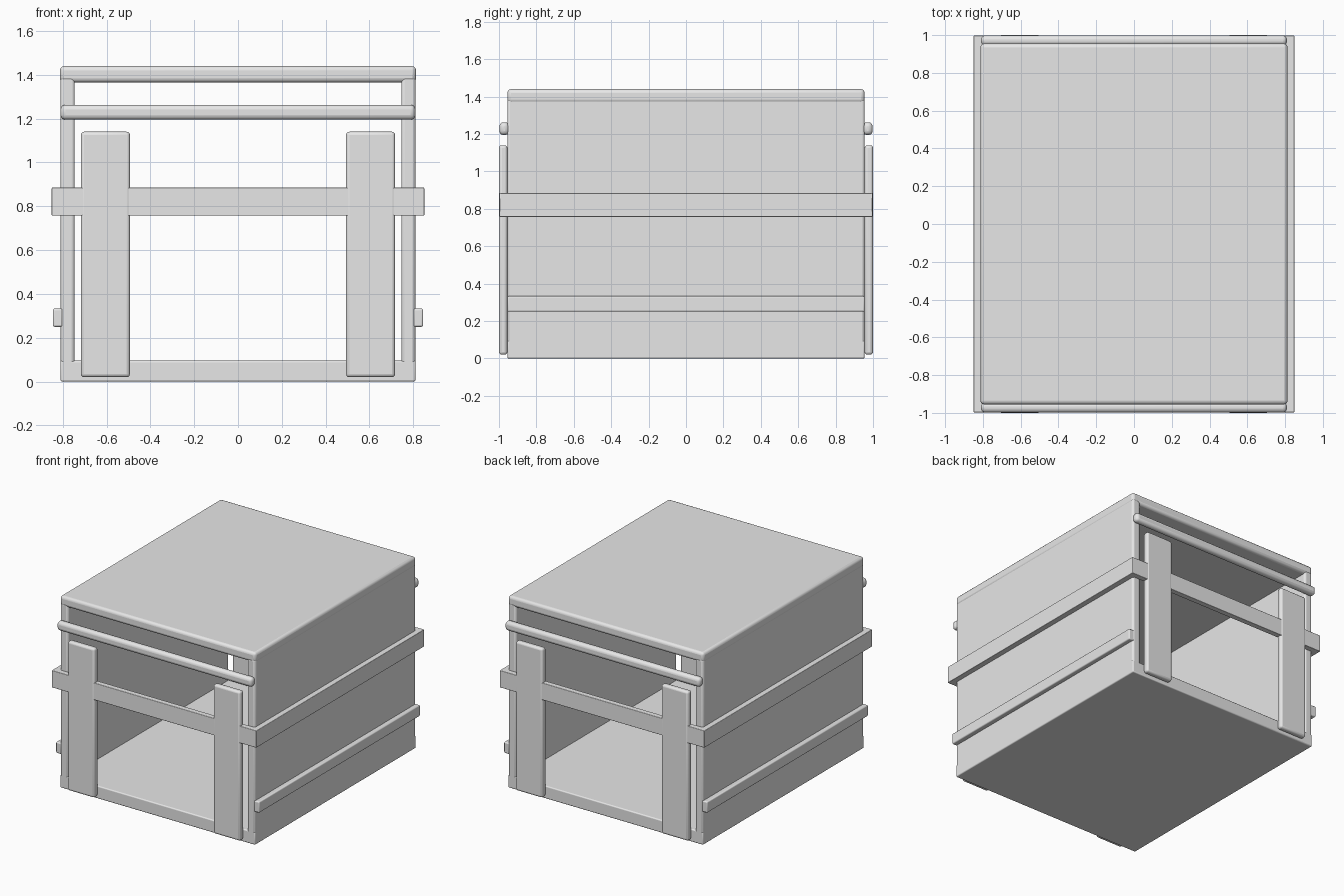
import bpy
import bmesh
from mathutils import Vector

default = bpy.data.objects.get("Cube")
if default:
    bpy.data.objects.remove(default, do_unlink=True)

grey = bpy.data.materials.new("light_grey")
grey.use_nodes = True
COLOUR = (0.8, 0.8, 0.8, 1)
grey.diffuse_color = COLOUR
grey.node_tree.nodes["Principled BSDF"].inputs["Base Color"].default_value = COLOUR


def block(name, low, high, bevel=0.0, segments=3):
    """Box between two corners, with optional rounded edges."""
    low, high = Vector(low), Vector(high)
    size = high - low
    bm = bmesh.new()
    bmesh.ops.create_cube(bm, size=1)
    bmesh.ops.scale(bm, vec=size, verts=bm.verts)
    mesh = bpy.data.meshes.new(name)
    bm.to_mesh(mesh)
    bm.free()
    mesh.materials.append(grey)
    obj = bpy.data.objects.new(name, mesh)
    obj.location = (low + high) / 2
    bpy.context.collection.objects.link(obj)
    if bevel:
        mod = obj.modifiers.new("rounded_edges", "BEVEL")
        mod.width = bevel
        mod.segments = segments
        bpy.ops.object.select_all(action="DESELECT")
        obj.select_set(True)
        bpy.context.view_layer.objects.active = obj
        bpy.ops.object.shade_smooth_by_angle()
    return obj


W, D = 0.81, 0.955      # half width and half depth of the sleeve
BAND_W = 0.85           # half width over the bands
INNER = 0.745           # inside face of the walls

# Floor and lid
block("floor", (-W, -D, 0), (W, D, 0.095), 0.008)
block("lid", (-W - 0.003, -D, 1.365), (W + 0.003, D, 1.44), 0.02)

# Walls, side bands and lower side rails
for side, s in (("left", 1), ("right", -1)):
    def side_block(name, inner, outer, y, z0, z1, bevel):
        x0, x1 = sorted((s * inner, s * outer))
        block(f"{side}_{name}", (x0, -y, z0), (x1, y, z1), bevel)

    side_block("wall", INNER, W, D, 0.01, 1.39, 0.015)
    side_block("band", W - 0.01, BAND_W, 0.997, 0.757, 0.885, 0.004)
    side_block("rail", W - 0.01, 0.845, D, 0.25, 0.333, 0.008)

# Open ends: cross band, rounded rod and two upright boards each
for end, e in (("front", -1), ("back", 1)):
    def end_block(name, x0, x1, inner, outer, z0, z1, bevel):
        y0, y1 = sorted((e * inner, e * outer))
        block(f"{end}_{name}", (x0, y0, z0), (x1, y1, z1), bevel)

    end_block("band", -BAND_W + 0.01, BAND_W - 0.01, D, 0.997, 0.757, 0.885, 0.004)
    end_block("rod", -W, W, 0.945, 0.998, 1.195, 1.263, 0.022)
    for side, s in (("left", 1), ("right", -1)):
        x0, x1 = sorted((s * 0.493, s * 0.717))
        end_block(f"{side}_board", x0, x1, D, 1.0, 0.02, 1.14, 0.015)
